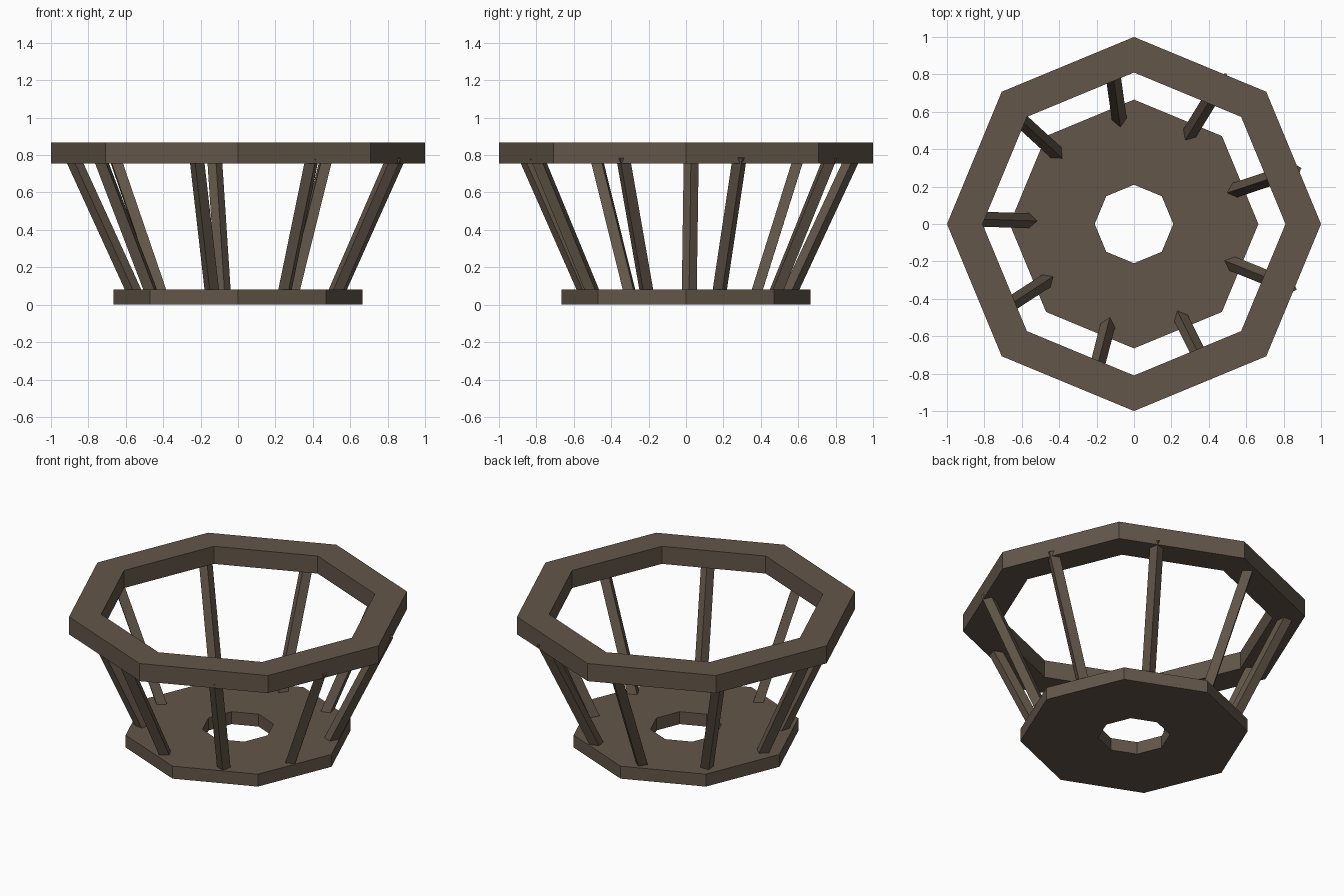
import bpy, bmesh, math
from mathutils import Vector

if "Cube" in bpy.data.objects:
    bpy.data.objects.remove(bpy.data.objects["Cube"])

wood = bpy.data.materials.new("dark_brown_wood")
wood.diffuse_color = (0.125, 0.094, 0.067, 1)
wood.use_nodes = True
wood.node_tree.nodes["Principled BSDF"].inputs["Base Color"].default_value = wood.diffuse_color


def finish(name, bm):
    bmesh.ops.recalc_face_normals(bm, faces=bm.faces[:])
    me = bpy.data.meshes.new(name)
    bm.to_mesh(me)
    bm.free()
    me.materials.append(wood)
    ob = bpy.data.objects.new(name, me)
    bpy.context.collection.objects.link(ob)
    return ob


def octagon_ring(name, r_in, r_out, z0, z1):
    bm = bmesh.new()
    loops = []
    for i in range(8):
        a = math.tau * i / 8
        c, s = math.cos(a), math.sin(a)
        loops.append([bm.verts.new((r * c, r * s, z)) for r, z in
                      ((r_in, z0), (r_out, z0), (r_out, z1), (r_in, z1))])
    for i in range(8):
        p, q = loops[i], loops[(i + 1) % 8]
        for j in range(4):
            k = (j + 1) % 4
            bm.faces.new((p[j], q[j], q[k], p[k]))
    return finish(name, bm)


def slat(name, angle, half_diag=0.04):
    # square bar leaning outward, one corner edge facing the centre
    a = math.radians(angle)
    out = Vector((math.cos(a), math.sin(a), 0))
    side = Vector((-math.sin(a), math.cos(a), 0))
    shift = 0.012 * math.cos(a - math.radians(45))
    low = out * (0.546 + shift * 0.4) + Vector((0, 0, 0.04))
    high = out * (0.897 + shift) + Vector((0, 0, 0.795))
    axis = (high - low).normalized()
    depth = axis.cross(side).normalized()
    bm = bmesh.new()
    ends = [[bm.verts.new(p + d * half_diag) for d in (side, depth, -side, -depth)]
            for p in (low, high)]
    for j in range(4):
        k = (j + 1) % 4
        bm.faces.new((ends[0][j], ends[0][k], ends[1][k], ends[1][j]))
    bm.faces.new(ends[0])
    bm.faces.new(ends[1])
    return finish(name, bm)


# Rim and base plate with central hole
octagon_ring("top_rim", 0.81, 1.0, 0.755, 0.868)
octagon_ring("base_plate", 0.21, 0.665, 0.0, 0.08)

# Slightly uneven ring of slats
for n, ang in enumerate((18.5, 58.5, 98, 137.5, 178.2, 213, 255.5, 296.5, 338)):
    slat(f"slat_{n + 1}", ang)
